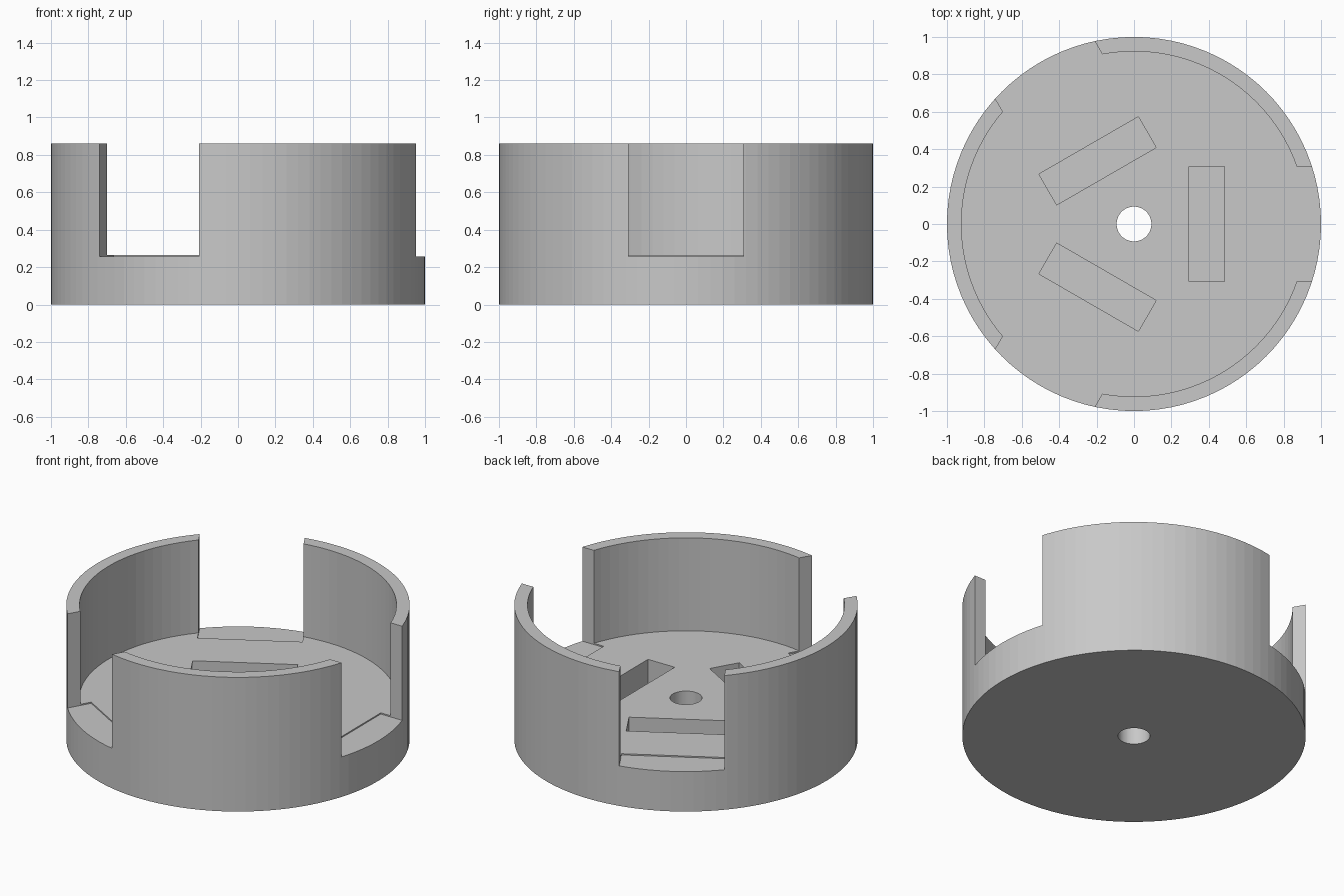
import bpy
import bmesh
from math import radians, tau
from mathutils import Matrix, Vector

old = bpy.data.objects.get("Cube")
if old:
    bpy.data.objects.remove(old, do_unlink=True)

HEIGHT, FLOOR, LEDGE, POCKET = 0.862, 0.265, 0.257, 0.06
OUTER, INNER, HOLE = 1.0, 0.923, 0.093
HALF_WIDTH = 0.307
SEGMENTS = 96

grey = bpy.data.materials.new("light grey plastic")
grey.use_nodes = True
colour = (0.58, 0.58, 0.58, 1)
grey.diffuse_color = colour
grey.node_tree.nodes["Principled BSDF"].inputs["Base Color"].default_value = colour


def make_object(name, bm):
    bmesh.ops.recalc_face_normals(bm, faces=bm.faces)
    mesh = bpy.data.meshes.new(name)
    bm.to_mesh(mesh)
    bm.free()
    obj = bpy.data.objects.new(name, mesh)
    bpy.context.scene.collection.objects.link(obj)
    mesh.materials.append(grey)
    return obj


def add_box(bm, low, high, turn):
    """Add a box between two corners, turned about the vertical axis."""
    low, high = Vector(low), Vector(high)
    matrix = (Matrix.Rotation(turn, 4, "Z")
              @ Matrix.Translation((low + high) / 2)
              @ Matrix.Diagonal((high - low).to_4d()))
    bmesh.ops.create_cube(bm, size=1, matrix=matrix)


# Round cup with a thick floor and a centre hole
bm = bmesh.new()
profile = [(HOLE, 0), (OUTER, 0), (OUTER, HEIGHT),
           (INNER, HEIGHT), (INNER, FLOOR), (HOLE, FLOOR)]
verts = [bm.verts.new((r, 0, z)) for r, z in profile]
edges = [bm.edges.new((a, b)) for a, b in zip(verts, verts[1:] + verts[:1])]
bmesh.ops.spin(bm, geom=verts + edges, cent=(0, 0, 0), axis=(0, 0, 1),
               angle=tau, steps=SEGMENTS, use_merge=True)
bmesh.ops.remove_doubles(bm, verts=bm.verts, dist=1e-4)
cup = make_object("round_cup", bm)

# Three wall openings and three floor pockets
bm = bmesh.new()
for i in range(3):
    turn = radians(120 * i)
    add_box(bm, (0.8, -HALF_WIDTH, LEDGE), (1.2, HALF_WIDTH, 1), turn)
    add_box(bm, (0.295, -HALF_WIDTH, POCKET), (0.485, HALF_WIDTH, 0.5), turn)
cutter = make_object("opening_cutter", bm)
cutter.hide_render = True

cut = cup.modifiers.new("openings", "BOOLEAN")
cut.operation = "DIFFERENCE"
cut.solver = "EXACT"
cut.object = cutter

# Apply the cut and drop the helper
bpy.context.view_layer.objects.active = cup
cup.select_set(True)
bpy.ops.object.modifier_apply(modifier=cut.name)
bpy.data.objects.remove(cutter, do_unlink=True)
